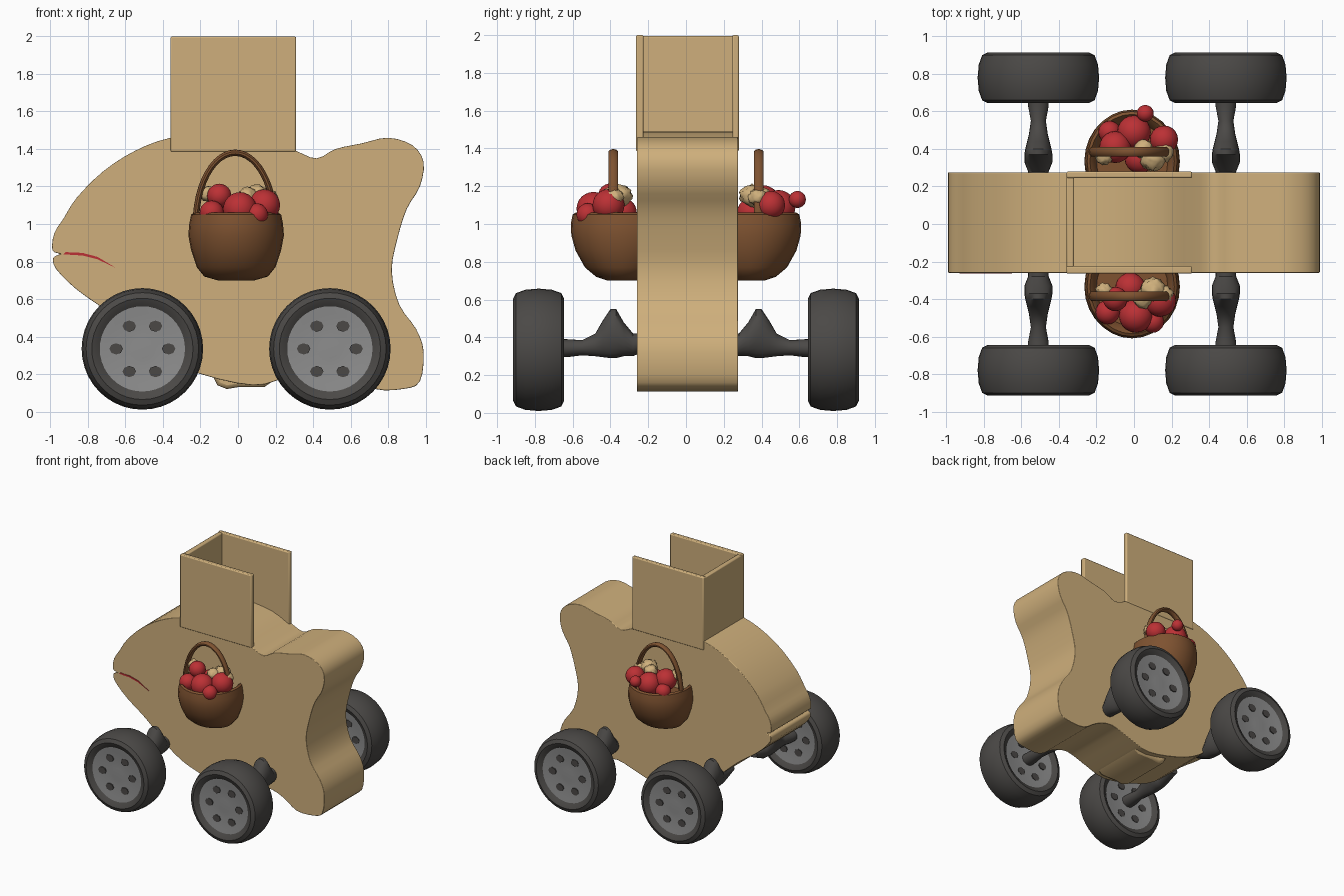
import bpy, bmesh, math, random
from mathutils import Vector

random.seed(4)
cube = bpy.data.objects.get("Cube")
if cube:
    bpy.data.objects.remove(cube, do_unlink=True)


def material(name, rgb):
    m = bpy.data.materials.new(name)
    m.use_nodes = True
    m.diffuse_color = (*rgb, 1)
    m.node_tree.nodes["Principled BSDF"].inputs["Base Color"].default_value = (*rgb, 1)
    return m


TAN = material("tan", (0.62, 0.43, 0.2))
BROWN = material("basket brown", (0.21, 0.085, 0.03))
RED = material("apple red", (0.5, 0.03, 0.035))
DARK = material("tyre charcoal", (0.07, 0.066, 0.062))
GREY = material("hub grey", (0.27, 0.27, 0.27))


def finish(name, bm, mat, angle=40):
    bmesh.ops.recalc_face_normals(bm, faces=bm.faces)
    mesh = bpy.data.meshes.new(name)
    bm.to_mesh(mesh)
    bm.free()
    mesh.materials.append(mat)
    ob = bpy.data.objects.new(name, mesh)
    bpy.context.collection.objects.link(ob)
    bpy.ops.object.select_all(action='DESELECT')
    ob.select_set(True)
    bpy.context.view_layer.objects.active = ob
    bpy.ops.object.shade_smooth_by_angle(angle=math.radians(angle))
    return ob


def loft(name, rings, axis, mat, n=32, closed=False, angle=40):
    """Elliptical rings (position, centre a, centre b, radius a, radius b) along axis y or z."""
    bm = bmesh.new()
    loops = []
    for p, ca, cb, ra, rb in rings:
        loop = []
        for i in range(n):
            t = math.tau * i / n
            a, b = ca + ra * math.cos(t), cb + rb * math.sin(t)
            loop.append(bm.verts.new((a, p, b) if axis == 'y' else (a, b, p)))
        loops.append(loop)
    pairs = list(zip(loops, loops[1:]))
    if closed:
        pairs.append((loops[-1], loops[0]))
    for lo, hi in pairs:
        for i in range(n):
            j = (i + 1) % n
            bm.faces.new((lo[i], lo[j], hi[j], hi[i]))
    if not closed:
        bm.faces.new(loops[0])
        bm.faces.new(loops[-1])
    return finish(name, bm, mat, angle)


def smooth_path(pts, steps=3):
    """Closed Catmull-Rom curve through the points."""
    out, n = [], len(pts)
    for i in range(n):
        a, b, c, d = (Vector(pts[(i + k) % n]) for k in (-1, 0, 1, 2))
        for s in range(steps):
            t = s / steps
            out.append(0.5 * (2 * b + (c - a) * t + (2 * a - 5 * b + 4 * c - d) * t * t
                              + (3 * b - a - 3 * c + d) * t ** 3))
    return out


def slab(name, pts, y0, y1, mat):
    bm = bmesh.new()
    face = bm.faces.new([bm.verts.new((x, y0, z)) for x, z in pts])
    ext = bmesh.ops.extrude_face_region(bm, geom=[face])
    verts = [v for v in ext["geom"] if isinstance(v, bmesh.types.BMVert)]
    bmesh.ops.translate(bm, verts=verts, vec=(0, y1 - y0, 0))
    return finish(name, bm, mat)


def round_edges(ob, width, segments):
    mod = ob.modifiers.new("rounding", 'BEVEL')
    mod.width, mod.segments = width, segments
    mod.limit_method, mod.angle_limit = 'ANGLE', math.radians(60)


# Fish body
outline = [(-.99, .86), (-.98, .95), (-.93, 1.03), (-.86, 1.14), (-.72, 1.28), (-.55, 1.39),
           (-.36, 1.46), (-.1, 1.49), (.15, 1.46), (.31, 1.39), (.42, 1.35), (.52, 1.4),
           (.66, 1.43), (.8, 1.46), (.93, 1.42), (.99, 1.33), (.97, 1.2), (.9, 1.08),
           (.85, .92), (.82, .75), (.86, .57), (.95, .44), (.99, .32), (.97, .16),
           (.88, .12), (.73, .12), (.6, .2), (.45, .24), (.25, .18), (.08, .14), (-.2, .2),
           (-.42, .3), (-.68, .52), (-.86, .65), (-.97, .76), (-.985, .82), (-.95, .84)]
body = slab("fish_body", smooth_path(outline), -.26, .275, TAN)
round_edges(body, .06, 4)

# Belly fin
fin = slab("belly_fin", [(-.16, .24), (-.11, .14), (-.06, .12), (.0, .13), (.14, .13),
                         (.24, .2), (.2, .3), (-.1, .3)], -.225, .235, TAN)
round_edges(fin, .02, 2)

# Mouth line
slab("mouth_line", [(-.93, .838), (-.83, .832), (-.75, .812), (-.65, .765),
                    (-.75, .825), (-.83, .846), (-.92, .85)], -.264, -.258, RED)


# Open box on the back
def panel(name, x0, x1, y0, y1, z0, z1):
    ob = slab(name, [(x0, z0), (x1, z0), (x1, z1), (x0, z1)], y0, y1, TAN)
    round_edges(ob, .008, 2)


panel("box_front_wall", -.36, .31, -.265, -.225, 1.385, 2)
panel("box_back_wall", -.36, .31, .245, .28, 1.385, 2)
panel("box_end_wall", -.36, -.32, -.255, .27, 1.385, 1.995)

# Axle arms and wheels
arm = [(.15, .36, .42, .05), (.28, .3, .42, .055), (.33, .3, .48, .075), (.37, .29, .55, .075),
       (.4, .29, .55, .07), (.44, .295, .49, .06), (.48, .3, .42, .05), (.55, .305, .385, .04),
       (.63, .295, .39, .055), (.74, .295, .39, .055)]
tyre = [(-.09, .19), (-.11, .225), (-.125, .245), (-.135, .27), (-.12, .3), (-.07, .318), (0, .324),
        (.07, .318), (.12, .3), (.135, .27), (.125, .245), (.11, .225), (.09, .19)]
hub = [(-.1, .05), (-.098, .1), (-.108, .19), (-.112, .23), (.112, .23), (.108, .19),
       (.098, .1), (.1, .05)]
HZ = .334
for end, cx in (("head", -.51), ("tail", .49)):
    for side, s in (("front", -1), ("back", 1)):
        tag = f"{end}_{side}"
        cy = s * .78
        loft(f"axle_arm_{tag}", [(s * y, cx, (a + b) / 2, w, (b - a) / 2) for y, a, b, w in arm],
             'y', DARK, 20)
        loft(f"tyre_{tag}", [(cy + y, cx, HZ, r, r) for y, r in tyre], 'y', DARK, 40, closed=True)
        loft(f"hub_{tag}", [(cy + y, cx, HZ, r, r) for y, r in hub], 'y', GREY, 32)
        # Dark openings between the spokes on both hub faces
        for face in (-1, 1):
            for k in range(6):
                t = math.tau * k / 6
                x, z = cx + .14 * math.cos(t), HZ + .14 * math.sin(t)
                y = cy + face * .1045
                loft(f"hub_hole_{tag}_{k}", [(y - .004, x, z, .036, .03),
                                             (y + .004, x, z, .036, .03)], 'y', DARK, 8)


def ball(name, x, y, z, r, mat, rough=0.0, squash=1.0):
    bm = bmesh.new()
    bmesh.ops.create_icosphere(bm, subdivisions=3, radius=r)
    for v in bm.verts:
        v.co *= 1 + random.uniform(-rough, rough)
        v.co.z *= squash
        v.co += Vector((x, y, z))
    return finish(name, bm, mat, 60)


# Baskets with handles, apples and cloth
bowl = [(.7, .1, .08), (.72, .17, .14), (.77, .21, .2), (.86, .24, .25), (.94, .255, .272),
        (1.0, .25, .275), (1.05, .24, .265), (1.06, .225, .25), (1.04, .205, .23), (1.0, .19, .21)]
apples = {"front": [(-.1, -.4, 1.15, .065), (.01, -.49, 1.08, .09), (.14, -.41, 1.1, .085),
                    (-.14, -.47, 1.06, .065), (.1, -.52, 1.05, .06), (-.02, -.34, 1.06, .08)],
          "back": [(-.1, .41, 1.12, .085), (0, .49, 1.09, .09), (.06, .59, 1.13, .045),
                   (.16, .45, 1.1, .075), (-.13, .49, 1.06, .06), (.03, .35, 1.06, .08)]}
cloths = [(.1, .35, 1.15, .065), (.16, .38, 1.14, .05), (-.16, .36, 1.16, .045), (.05, .4, 1.15, .05)]
for side, s in (("front", -1), ("back", 1)):
    cy = s * .335
    loft(f"basket_{side}", [(z, -.01, cy, a, b) for z, a, b in bowl], 'z', BROWN, 28)
    for i, (x, y, z, r) in enumerate(apples[side]):
        ball(f"apple_{side}_{i}", x, y, z, r, RED)
    for i, (x, y, z, r) in enumerate(cloths):
        ball(f"cloth_{side}_{i}", x, s * y, z, r, TAN, .12, .9)
    # Arched handle swept around a half ellipse
    bm = bmesh.new()
    rings = []
    for i in range(25):
        t = math.pi * i / 24
        d = Vector((math.cos(t), 0, math.sin(t)))
        c = Vector((-.015 + .21 * d.x, s * .385, 1.0 + .38 * d.z))
        rings.append([bm.verts.new(c + d * .017 * math.cos(q) + Vector((0, .026 * math.sin(q), 0)))
                      for q in (math.tau * k / 10 for k in range(10))])
    for lo, hi in zip(rings, rings[1:]):
        for k in range(10):
            bm.faces.new((lo[k], lo[k - 1], hi[k - 1], hi[k]))
    finish(f"handle_{side}", bm, BROWN)
